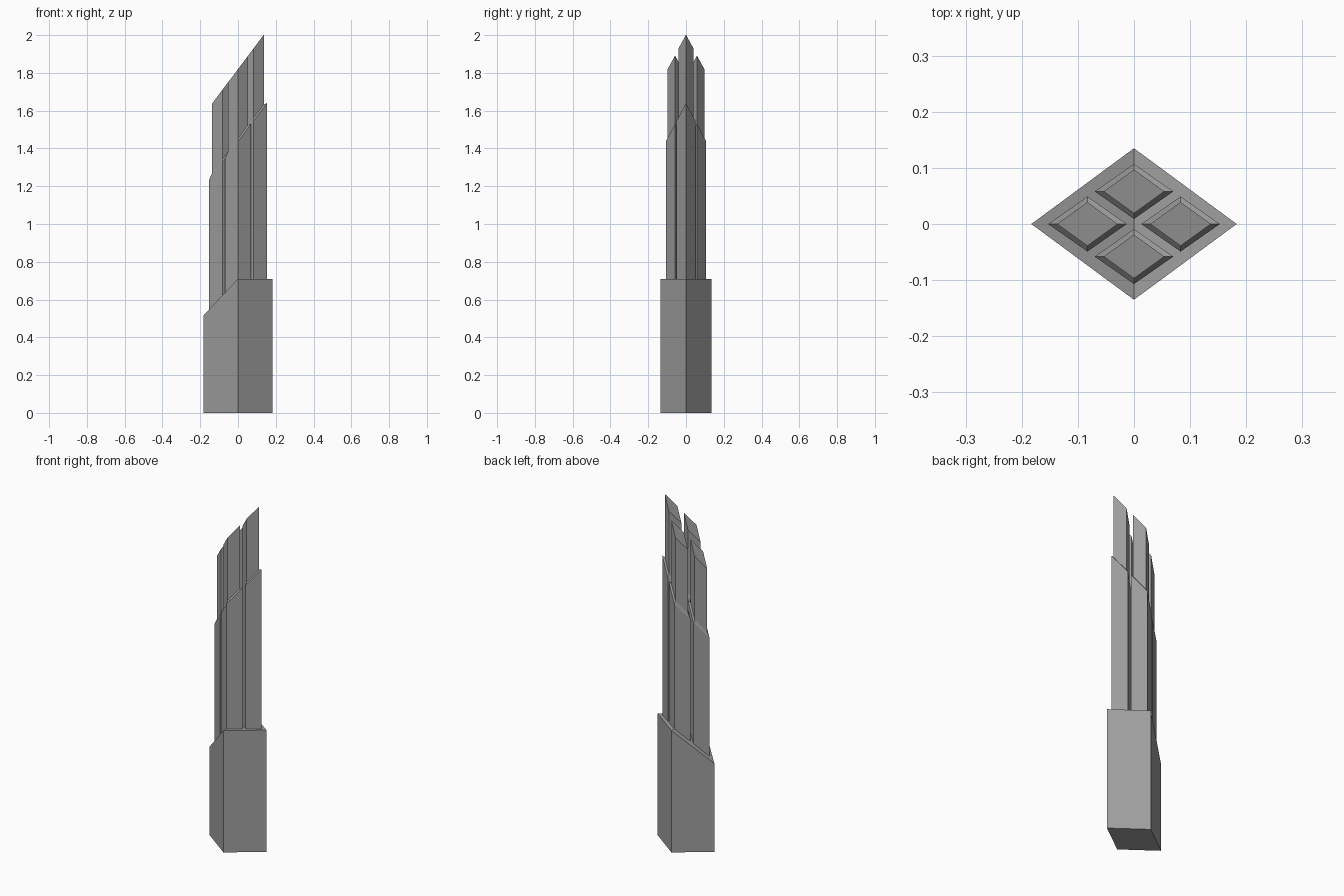
import bpy
import bmesh

cube = bpy.data.objects.get("Cube")
if cube:
    bpy.data.objects.remove(cube, do_unlink=True)

GREY = (0.35, 0.35, 0.35, 1.0)
grey = bpy.data.materials.new("concrete_grey")
grey.use_nodes = True
grey.diffuse_color = GREY
grey.node_tree.nodes["Principled BSDF"].inputs["Base Color"].default_value = GREY


def diamond(cx, cy, hx, hy, height):
    """Diamond ring of points; height gives z from x."""
    corners = [(cx - hx, cy), (cx, cy - hy), (cx + hx, cy), (cx, cy + hy)]
    return [(x, y, height(x)) for x, y in corners]


def build(name, rings, split_top=False):
    """Stack diamond rings into a closed, flat-faced solid."""
    bm = bmesh.new()
    loops = [[bm.verts.new(p) for p in ring] for ring in rings]
    bm.faces.new(loops[0][::-1])
    for low, high in zip(loops, loops[1:]):
        for i in range(4):
            j = (i + 1) % 4
            bm.faces.new((low[i], low[j], high[j], high[i]))
    left, front, right, back = loops[-1]
    if split_top:
        bm.faces.new((left, front, back))
        bm.faces.new((front, right, back))
    else:
        bm.faces.new((left, front, right, back))
    bmesh.ops.recalc_face_normals(bm, faces=bm.faces)
    mesh = bpy.data.meshes.new(name)
    bm.to_mesh(mesh)
    bm.free()
    mesh.materials.append(grey)
    obj = bpy.data.objects.new(name, mesh)
    bpy.context.collection.objects.link(obj)


# Podium: level on its left half, sloping down on its right half
build("podium", [
    diamond(0, 0, 0.183, 0.135, lambda x: 0),
    diamond(0, 0, 0.183, 0.135, lambda x: 0.71 + min(x, 0) * 1.06),
], split_top=True)


# Four towers, each with a slanted setback and a slanted roof
def setback(x):
    return 1.437 + 1.325 * x


def setback_inner(x):
    return setback(x) + 0.015


def roof(x):
    return 1.82 + 1.33 * x


TOWERS = {"right": (-0.083, 0), "left": (0.083, 0),
          "front": (0, -0.058), "back": (0, 0.058)}
for side, (cx, cy) in TOWERS.items():
    build(side + "_tower", [
        diamond(cx, cy, 0.07, 0.049, lambda x: 0.5),
        diamond(cx, cy, 0.07, 0.049, setback),
        diamond(cx, cy, 0.054, 0.039, setback_inner),
        diamond(cx, cy, 0.054, 0.039, roof),
    ])
